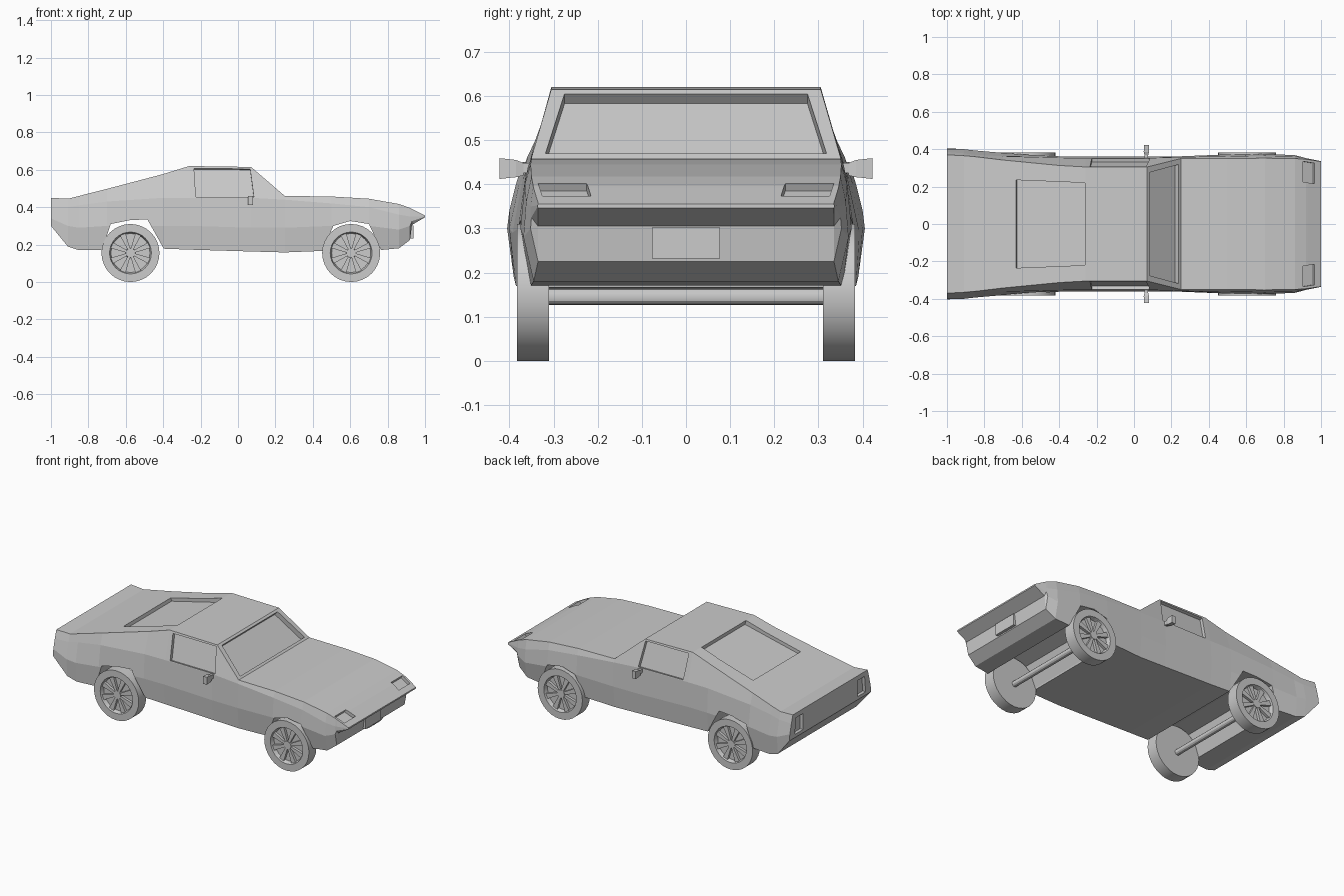
import bpy, bmesh, math
from mathutils import Vector

if "Cube" in bpy.data.objects:
    bpy.data.objects.remove(bpy.data.objects["Cube"])


def new_object(name, bm):
    bmesh.ops.recalc_face_normals(bm, faces=bm.faces[:])
    mesh = bpy.data.meshes.new(name)
    bm.to_mesh(mesh)
    bm.free()
    ob = bpy.data.objects.new(name, mesh)
    bpy.context.collection.objects.link(ob)
    return ob


def loft(bm, rings, capped=True):
    """Skin a list of equal-length closed rings."""
    vs = [[bm.verts.new(p) for p in ring] for ring in rings]
    n = len(vs[0])
    for a, b in zip(vs, vs[1:]):
        for i in range(n):
            bm.faces.new((a[i], a[(i + 1) % n], b[(i + 1) % n], b[i]))
    if capped:
        bm.faces.new(vs[0])
        bm.faces.new(vs[-1])


def mirrored(pts):
    return [(x, -y, z) for x, y, z in pts]


# Body shell: x, then (half width, z) for sill, flank, shoulder and top edge
stations = [
    (-1.00, .405, .300, .40, .34, .385, .40, .370, .450),
    (-0.91, .390, .190, .40, .30, .378, .40, .365, .445),
    (-0.85, .385, .170, .393, .29, .370, .41, .360, .460),
    (-0.70, .370, .170, .380, .30, .362, .43, .342, .498),
    (-0.40, .352, .178, .362, .30, .354, .45, .313, .577),
    (-0.26, .350, .173, .360, .30, .352, .45, .305, .620),
    (0.07, .350, .163, .360, .29, .352, .45, .305, .615),
    (0.25, .350, .158, .362, .29, .358, .44, .350, .460),
    (0.50, .355, .168, .372, .30, .362, .42, .350, .457),
    (0.70, .355, .165, .375, .30, .365, .40, .352, .445),
    (0.86, .345, .180, .368, .28, .362, .36, .350, .417),
    (0.92, .335, .225, .352, .30, .352, .35, .346, .396),
    (0.93, .335, .305, .350, .325, .350, .35, .345, .391),
    (1.00, .335, .346, .336, .349, .336, .352, .334, .355),
]
rings = []
for x, *v in stations:
    half = [(x, v[i], v[i + 1]) for i in range(0, 8, 2)]
    rings.append(half + mirrored(half)[::-1])
bm = bmesh.new()
loft(bm, rings)
body = new_object("body", bm)

# Cutters: wheel arches through the full width, plus shallow recesses
cut = bmesh.new()
arches = [
    [(.44, .10), (.455, .175), (.51, .30), (.60, .326), (.70, .31), (.765, .17), (.78, .10)],
    [(-.38, .10), (-.395, .175), (-.485, .335), (-.58, .33), (-.68, .31), (-.73, .165), (-.74, .10)],
]
for arch in arches:
    loft(cut, [[(x, y, z) for x, z in arch] for y in (-.6, .6)])


def recess(pts, depth):
    p = [Vector(q) for q in pts]
    n = (p[1] - p[0]).cross(p[3] - p[0]).normalized()
    if n.dot(sum(p, Vector()) / 4 - Vector((0, 0, .3))) < 0:
        n = -n
    loft(cut, [[q + n * .03 for q in p], [q - n * depth for q in p]])


# Windscreen and rear window
recess([(.082, .275, .605), (.082, -.275, .605), (.238, -.318, .470), (.238, .318, .470)], .03)
recess([(-.26, .22, .612), (-.26, -.22, .612), (-.63, -.235, .516), (-.63, .235, .516)], .02)
# Side windows, headlights and tail lights on both sides
paired = [
    ([(-.235, .309, .607), (.065, .309, .605), (.085, .351, .453), (-.225, .351, .455)], .02),
    ([(.905, .225, .403), (.905, .335, .403), (.965, .325, .373), (.965, .215, .373)], .02),
    ([(-1, .27, .32), (-1, .35, .32), (-1, .34, .42), (-1, .27, .42)], .02),
]
for pts, depth in paired:
    recess(pts, depth)
    recess(mirrored(pts), depth)
cutter = new_object("body_cutter", cut)
cutter.hide_render = True

mod = body.modifiers.new("openings", 'BOOLEAN')
mod.operation = 'DIFFERENCE'
mod.solver = 'EXACT'
mod.object = cutter
graph = bpy.context.evaluated_depsgraph_get()
cut_mesh = bpy.data.meshes.new_from_object(body.evaluated_get(graph))
body.modifiers.clear()
body.data = cut_mesh
bpy.data.objects.remove(cutter)


def circle(r, y, n=32):
    return [(r * math.cos(2 * math.pi * i / n), y, r * math.sin(2 * math.pi * i / n))
            for i in range(n)]


# Wheels: turned tyre with recessed rim, hub and eight tapered spokes
def wheel(name, x, s):
    bm = bmesh.new()
    profile = [(.155, .31), (.155, .383), (.112, .383), (.104, .358)]
    loft(bm, [circle(r, y) for r, y in profile])
    loft(bm, [circle(.028, .35, 16), circle(.025, .376, 16)])
    for k in range(8):
        a = 2 * math.pi * (k + .5) / 8
        u, v = Vector((math.cos(a), 0, math.sin(a))), Vector((-math.sin(a), 0, math.cos(a)))
        rings = []
        for y in (.35, .374):
            base = Vector((0, y, 0))
            rings.append([base + u * r + v * w for r, w in
                          ((.02, -.007), (.107, -.016), (.107, .016), (.02, .007))])
        loft(bm, rings)
    for v in bm.verts:
        v.co.y *= s
    ob = new_object(name, bm)
    ob.location = (x, 0, .155)
    return ob


smooth = []
for end, x in (("rear", -.575), ("front", .605)):
    smooth += [wheel(end + "_wheel_left", x, 1), wheel(end + "_wheel_right", x, -1)]
    # Axle
    bm = bmesh.new()
    loft(bm, [circle(.018, -.32, 12), circle(.018, .32, 12)])
    axle = new_object(end + "_axle", bm)
    axle.location = (x, 0, .145)
    smooth.append(axle)

# Door mirrors: tapered housing on a short stalk
for side, s in (("left", 1), ("right", -1)):
    bm = bmesh.new()
    for steps in ([(.345, .010, .425, .448), (.378, .010, .425, .448)],
                  [(.368, .010, .420, .448), (.385, .014, .416, .455), (.422, .013, .412, .459)]):
        loft(bm, [[(.066 - d, s * y, a), (.066 + d, s * y, a),
                   (.066 + d, s * y, b), (.066 - d, s * y, b)] for y, d, a, b in steps])
    new_object("door_mirror_" + side, bm)

# Front plate
bm = bmesh.new()
loft(bm, [[(x, -.077, .232), (x, .077, .232), (x, .077, .302), (x, -.077, .302)]
          for x in (.91, .938)])
new_object("front_plate", bm)

# Smooth shading on the turned parts only
for ob in bpy.context.collection.objects:
    ob.select_set(ob in smooth)
bpy.context.view_layer.objects.active = smooth[0]
bpy.ops.object.shade_smooth_by_angle(angle=math.radians(30))
